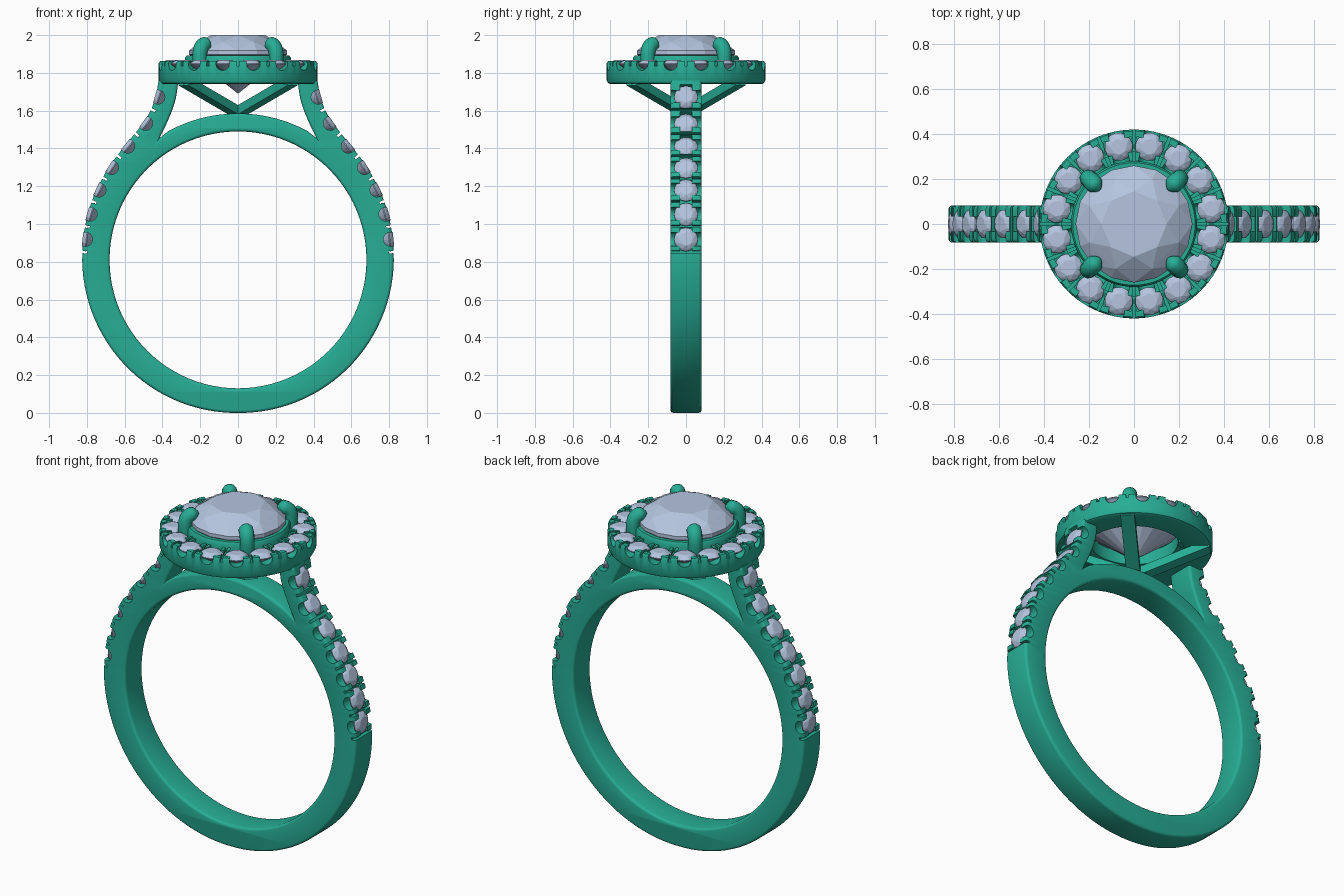
import bpy, bmesh, math
from mathutils import Vector, Matrix

if "Cube" in bpy.data.objects:
    bpy.data.objects.remove(bpy.data.objects["Cube"])

def material(name, rgb):
    m = bpy.data.materials.new(name)
    m.diffuse_color = (*rgb, 1)
    m.use_nodes = True
    m.node_tree.nodes["Principled BSDF"].inputs["Base Color"].default_value = m.diffuse_color
    return m

METAL = material("metal", (0.02, 0.42, 0.30))
STONE = material("stone", (0.46, 0.56, 0.74))

def add(name, mesh, mat, smooth=True):
    ob = bpy.data.objects.new(name, mesh)
    bpy.context.collection.objects.link(ob)
    mesh.materials.clear()
    mesh.materials.append(mat)
    if smooth:
        bpy.ops.object.select_all(action='DESELECT')
        ob.select_set(True)
        bpy.context.view_layer.objects.active = ob
        bpy.ops.object.shade_smooth_by_angle(angle=math.radians(35))
    return ob

def to_mesh(bm, name):
    bmesh.ops.recalc_face_normals(bm, faces=bm.faces)
    me = bpy.data.meshes.new(name)
    bm.to_mesh(me)
    bm.free()
    return me

def evaluated(ob):
    dg = bpy.context.evaluated_depsgraph_get()
    me = bpy.data.meshes.new_from_object(ob.evaluated_get(dg))
    bpy.data.objects.remove(ob)
    return me

def lathe(name, profile, n=96):
    bm = bmesh.new()
    rings = [[bm.verts.new((r * math.cos(2 * math.pi * i / n), r * math.sin(2 * math.pi * i / n), z))
              for r, z in profile] for i in range(n)]
    k = len(profile)
    for i in range(n):
        a, b = rings[i], rings[(i + 1) % n]
        for j in range(k):
            bm.faces.new((a[j], b[j], b[(j + 1) % k], a[(j + 1) % k]))
    return to_mesh(bm, name)

def smooth_path(pts, steps=6):
    """Catmull-Rom through the points."""
    p = [Vector(q) for q in pts]
    p = [2 * p[0] - p[1]] + p + [2 * p[-1] - p[-2]]
    out = []
    for i in range(1, len(p) - 2):
        a, b, c, d = p[i - 1:i + 3]
        for s in range(steps):
            t = s / steps
            out.append(0.5 * (2 * b + (c - a) * t + (2 * a - 5 * b + 4 * c - d) * t * t
                              + (3 * b - a - 3 * c + d) * t ** 3))
    return out + [p[-2]]

def frame(pos, tangent, normal):
    """Local x = tangent, y = across, z = outward normal."""
    m = Matrix((tangent, normal.cross(tangent), normal)).transposed().to_4x4()
    return Matrix.Translation(pos) @ m

def add_gem(bm, m, r, crown, pavilion, table=0.56):
    """Faceted round brilliant; origin at the girdle."""
    def ring(n, rad, z, off=0.0):
        return [bm.verts.new(m @ Vector((rad * math.cos(2 * math.pi * (i + off) / n),
                                         rad * math.sin(2 * math.pi * (i + off) / n), z))) for i in range(n)]
    vs = ring(8, r * table, crown) + ring(8, r * 0.83, crown * 0.6, 0.5)
    vs += ring(16, r, r * 0.04) + ring(16, r, -r * 0.04)
    vs += [bm.verts.new(m @ Vector((0, 0, -pavilion)))]
    bmesh.ops.convex_hull(bm, input=vs)

def box(bm, m, center, size):
    bmesh.ops.create_cube(bm, size=1, matrix=m @ Matrix.Translation(center) @ Matrix.Diagonal((*size, 1)))

def cut_seat(bm, m):
    """Scallop across the metal plus a channel under the stone."""
    rot = Matrix.Rotation(math.pi / 2, 4, 'X')
    bmesh.ops.create_cone(bm, cap_ends=True, segments=20, radius1=0.037, radius2=0.037, depth=0.26,
                          matrix=m @ Matrix.Translation((0, 0, -0.012)) @ rot)
    box(bm, m, (0, 0, 0), (0.128, 0.066, 0.07))

def cut_slit(bm, m):
    box(bm, m, (0, 0, 0), (0.013, 0.26, 0.05))

def carve(name, ob, bm):
    cutter = bpy.data.objects.new(name + "_cutter", to_mesh(bm, name + "_cutter"))
    bpy.context.collection.objects.link(cutter)
    cutter.hide_render = True
    mod = ob.modifiers.new("cut", 'BOOLEAN')
    mod.operation, mod.solver, mod.object, mod.use_self = 'DIFFERENCE', 'EXACT', cutter, True
    me = evaluated(ob)
    bpy.data.objects.remove(cutter)
    return add(name, me, METAL)

# Shank: front outline with finger hole, rounded edges, then pavé cuts
CZ = 0.81
def arc(r0, r1, a0, a1, n):
    out = []
    for i in range(n + 1):
        a, r = math.radians(a0 + (a1 - a0) * i / n), r0 + (r1 - r0) * i / n
        out.append(Vector((r * math.cos(a), CZ + r * math.sin(a))))
    return out

outer = smooth_path([(0.825, 0.81), (0.817, 0.94), (0.79, 1.07), (0.74, 1.2), (0.663, 1.33),
                     (0.565, 1.455), (0.485, 1.56), (0.44, 1.66), (0.42, 1.76)])
inner = smooth_path([(0.315, 1.76), (0.333, 1.65), (0.37, 1.55), (0.415, 1.455)], 5)
half = arc(0.81, 0.825, -90, 0, 28)[:-1] + outer + inner + arc(0.775, 0.775, 59, 90, 12)[1:]
outline = half + [Vector((-p.x, p.y)) for p in reversed(half[1:-1])]

cu = bpy.data.curves.new("shank", 'CURVE')
cu.dimensions, cu.fill_mode = '2D', 'BOTH'
cu.extrude, cu.bevel_depth, cu.offset, cu.bevel_resolution = 0.067, 0.015, -0.015, 2
for loop in (outline, arc(0.68, 0.68, 360, 0, 96)[:-1]):
    sp = cu.splines.new('POLY')
    sp.points.add(len(loop) - 1)
    for q, p in zip(sp.points, loop):
        q.co = (p.x, p.y, 0, 1)
    sp.use_cyclic_u = True
ob = bpy.data.objects.new("shank_curve", cu)
bpy.context.collection.objects.link(ob)
bm = bmesh.new()
bm.from_mesh(evaluated(ob))
bm.transform(Matrix.Rotation(math.pi / 2, 4, 'X'))
bmesh.ops.remove_doubles(bm, verts=bm.verts, dist=0.0004)
shank = add("shank_blank", to_mesh(bm, "shank"), METAL)

def on_shoulder(z, side):
    i = next(k for k in range(len(outer) - 1) if outer[k + 1].y >= z)
    a, b = outer[i], outer[i + 1]
    p, t = a.lerp(b, (z - a.y) / (b.y - a.y)), (b - a).normalized()
    return frame(Vector((side * p.x, 0, p.y)), Vector((side * t.x, 0, t.y)), Vector((side * t.y, 0, -t.x)))

cut, gems = bmesh.new(), bmesh.new()
zs = [0.92, 1.055, 1.185, 1.305, 1.42, 1.54, 1.675]
for side in (1, -1):
    for z in zs:
        m = on_shoulder(z, side)
        cut_seat(cut, m)
        add_gem(gems, m @ Matrix.Translation((0, 0, -0.018)), 0.063, 0.022, 0.045)
    for z in [0.852] + [(a + b) / 2 for a, b in zip(zs, zs[1:])]:
        cut_slit(cut, on_shoulder(z, side))
carve("shank", shank, cut)
add("shoulder_stones", to_mesh(gems, "shoulder_stones"), STONE, False)

# Halo with sixteen small stones
halo = add("halo_blank", lathe("halo", [(0.27, 1.745), (0.40, 1.74), (0.413, 1.746), (0.42, 1.76),
                                        (0.42, 1.852), (0.413, 1.862), (0.28, 1.862), (0.27, 1.855)]), METAL)
cut, gems = bmesh.new(), bmesh.new()
up = Vector((0, 0, 1))
for i in range(32):
    a = math.radians(11.25 * i)
    m = frame(Vector((0.35 * math.cos(a), 0.35 * math.sin(a), 1.862)),
              Vector((-math.sin(a), math.cos(a), 0)), up)
    if i % 2:
        cut_seat(cut, m)
        add_gem(gems, m @ Matrix.Translation((0, 0, -0.016)), 0.063, 0.022, 0.045)
    else:
        cut_slit(cut, m)
carve("halo", halo, cut)
add("halo_stones", to_mesh(gems, "halo_stones"), STONE, False)

# Gallery ring below the centre stone
add("gallery_ring", lathe("gallery_ring", [(0.235, 1.80), (0.275, 1.80), (0.28, 1.81), (0.28, 1.88),
                                           (0.272, 1.892), (0.25, 1.892), (0.235, 1.875)]), METAL)

# Centre stone
bm = bmesh.new()
add_gem(bm, Matrix.Translation((0, 0, 1.908)), 0.26, 0.092, 0.218)
add("centre_stone", to_mesh(bm, "centre_stone"), STONE, False)

# Four claws and the struts that carry the head
for i in range(4):
    a = math.radians(45 + 90 * i)
    d = Vector((math.cos(a), math.sin(a), 0))
    cu = bpy.data.curves.new("claw", 'CURVE')
    cu.dimensions, cu.bevel_depth, cu.bevel_resolution, cu.use_fill_caps = '3D', 0.04, 4, True
    path = smooth_path([(0.275, 1.77), (0.285, 1.86), (0.283, 1.915), (0.262, 1.946), (0.215, 1.96)], 5)
    tip = [1, 0.85, 0.6, 0.2]
    sp = cu.splines.new('POLY')
    sp.points.add(len(path) - 1)
    for k, (q, p) in enumerate(zip(sp.points, path)):
        q.co = (*(d * p.x + up * p.y), 1)
        q.radius = tip[max(0, k - len(path) + 4)]
    ob = bpy.data.objects.new("claw_curve", cu)
    bpy.context.collection.objects.link(ob)
    add(f"claw_{i + 1}", evaluated(ob), METAL)

    start, end = up * 1.59, d * 0.40 + up * 1.755
    t = (end - start).normalized()
    side = up.cross(d)
    bm = bmesh.new()
    box(bm, frame((start + end) / 2, t, t.cross(side)), (0, 0, 0), ((end - start).length, 0.075, 0.045))
    add(f"strut_{i + 1}", to_mesh(bm, "strut"), METAL, False)
